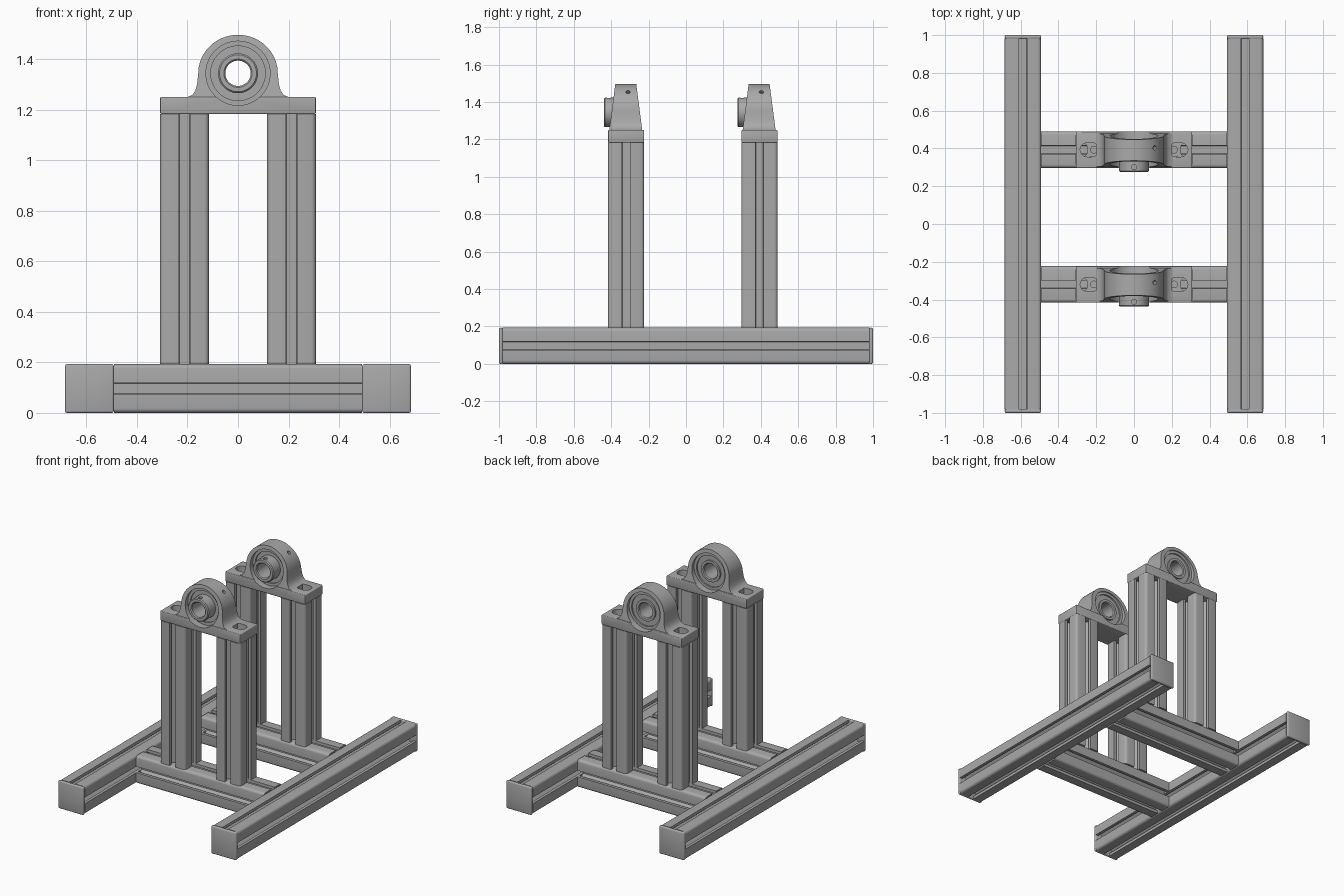
import bpy, bmesh, math
from mathutils import Vector, Matrix

cube = bpy.data.objects.get("Cube")
if cube:
    bpy.data.objects.remove(cube)

metal = bpy.data.materials.new("plain_grey_metal")
metal.use_nodes = True
GREY = (0.4, 0.4, 0.4, 1)
metal.diffuse_color = GREY
metal.node_tree.nodes["Principled BSDF"].inputs["Base Color"].default_value = GREY

H = 0.0965        # half width of every beam
RAIL_X = 0.588    # centre of the side rails
POST_X = 0.212    # centre of the posts
POST_TOP = 1.183
FOOT_TOP = 1.25
AXIS_Z = 1.344    # bearing axis height
AXES = {"X": Matrix(((0, 0, 1), (1, 0, 0), (0, 1, 0))),
        "Y": Matrix(((1, 0, 0), (0, 0, -1), (0, 1, 0))),
        "Z": Matrix.Identity(3)}


def finish(name, bm):
    bmesh.ops.recalc_face_normals(bm, faces=bm.faces)
    mesh = bpy.data.meshes.new(name)
    bm.to_mesh(mesh)
    bm.free()
    mesh.materials.append(metal)
    obj = bpy.data.objects.new(name, mesh)
    bpy.context.collection.objects.link(obj)
    return obj


def activate(obj):
    bpy.ops.object.select_all(action="DESELECT")
    obj.select_set(True)
    bpy.context.view_layer.objects.active = obj


def smooth(obj):
    activate(obj)
    bpy.ops.object.shade_smooth_by_angle(angle=math.radians(35))
    return obj


def prism(name, outline, axis, length, centre):
    """Extrude a 2D outline along an axis, centred on a point."""
    bm = bmesh.new()
    rot = AXES[axis]
    rings = [[bm.verts.new(rot @ Vector((u, v, s * length / 2)) + Vector(centre))
              for u, v in outline] for s in (-1, 1)]
    bm.faces.new(rings[0])
    bm.faces.new(rings[1])
    n = len(outline)
    for i in range(n):
        j = (i + 1) % n
        bm.faces.new((rings[0][i], rings[0][j], rings[1][j], rings[1][i]))
    return finish(name, bm)


def box(name, size, centre, bevel):
    bm = bmesh.new()
    bmesh.ops.create_cube(bm, size=1)
    bmesh.ops.scale(bm, vec=size, verts=bm.verts)
    bmesh.ops.translate(bm, vec=centre, verts=bm.verts)
    bmesh.ops.bevel(bm, geom=bm.edges[:], offset=bevel, segments=3,
                    affect="EDGES", profile=0.5)
    return finish(name, bm)


def arc(cx, cy, r, start, end, steps):
    return [(cx + r * math.cos(math.radians(start + (end - start) * i / steps)),
             cy + r * math.sin(math.radians(start + (end - start) * i / steps)))
            for i in range(steps + 1)]


def circle(r, steps=32):
    return arc(0, 0, r, 0, 360, steps)[:-1]


def lathe(name, profile, centre, steps=64):
    """Revolve a closed (radius, y) profile around the y axis."""
    bm = bmesh.new()
    rings = []
    for k in range(steps):
        a = 2 * math.pi * k / steps
        rings.append([bm.verts.new(Vector((r * math.cos(a), y, r * math.sin(a)))
                                   + Vector(centre)) for r, y in profile])
    n = len(profile)
    for k in range(steps):
        a, b = rings[k], rings[(k + 1) % steps]
        for i in range(n):
            j = (i + 1) % n
            bm.faces.new((a[i], a[j], b[j], b[i]))
    return finish(name, bm)


def cut(obj, cutter):
    mod = obj.modifiers.new("cut", "BOOLEAN")
    mod.operation = "DIFFERENCE"
    mod.solver = "EXACT"
    mod.object = cutter
    activate(obj)
    bpy.ops.object.modifier_apply(modifier=mod.name)


def discard(obj):
    bpy.data.objects.remove(obj)


def slotted_profile():
    """Square section with rounded corners and a T-slot on every side."""
    s, r = 0.0215, 0.018
    half = [(H, s), (H - 0.02, s), (H - 0.02, 0.043), (H - 0.038, 0.043), (H - 0.06, 0.02)]
    side = [(u, -v) for u, v in half] + half[::-1]
    side += arc(H - r, H - r, r, 0, 90, 4)
    points = []
    for k in range(4):
        c, d = ((1, 0), (0, 1), (-1, 0), (0, -1))[k]
        points += [(u * c - v * d, u * d + v * c) for u, v in side]
    return points


BEAM = slotted_profile()

# Side rails with end caps
for side, sx in (("left", 1), ("right", -1)):
    smooth(prism(side + "_rail", BEAM, "Y", 1.962, (sx * RAIL_X, 0, H)))
    for end, sy in (("front", -1), ("back", 1)):
        smooth(box(f"{side}_rail_{end}_cap", (2 * H, 0.021, 2 * H),
                   (sx * RAIL_X, sy * 0.9895, H), 0.008))


def housing_outline():
    """Arched outline with flared shoulders, in x and height."""
    right = [(0.2, 1.2), (0.2, FOOT_TOP), (0.181, 1.258), (0.169, 1.275), (0.162, 1.3)]
    arch = [(x * 1.035, z) for x, z in arc(0, AXIS_Z, 0.152, 0, 180, 40)]
    return right + arch + [(-x, z) for x, z in reversed(right)]


def stand(place, cy):
    # Cross beam and its two posts
    smooth(prism(place + "_cross_beam", BEAM, "X", 0.983, (0, cy, H)))
    for side, sx in (("left", 1), ("right", -1)):
        length = POST_TOP - 2 * H
        smooth(prism(f"{place}_{side}_post", BEAM, "Z", length,
                     (sx * POST_X, cy, 2 * H + length / 2)))

    # Housing foot with long bolt holes
    foot = box(place + "_housing_foot", (0.616, 2 * H, FOOT_TOP - POST_TOP),
               (0, cy, (FOOT_TOP + POST_TOP) / 2), 0.005)
    obround = arc(0.013, 0, 0.037, -90, 90, 12) + arc(-0.013, 0, 0.037, 90, 270, 12)
    for side, sx in (("left", 1), ("right", -1)):
        hole = prism("cutter", obround, "Z", 0.2, (sx * 0.235, cy, FOOT_TOP))
        cut(foot, hole)
        discard(hole)
        smooth(prism(f"{place}_{side}_bolt", circle(0.02), "Z", 0.02,
                     (sx * POST_X, cy, POST_TOP + 0.008)))

    # Arched housing, thinner towards the top
    arch = prism(place + "_housing_arch", housing_outline(), "Y", 2, (0, 0, 0))
    for v in arch.data.vertices:
        t = (v.co.z - FOOT_TOP) / (1.496 - FOOT_TOP)
        v.co.y = cy - 0.002 + math.copysign(0.088 + t * (0.056 - 0.088), v.co.y)

    # Bearing bore and oil hole
    bore = prism("cutter", circle(0.127, 64), "Y", 0.5, (0, cy, AXIS_Z))
    cut(foot, bore)
    cut(arch, bore)
    discard(bore)
    oil = prism("cutter", circle(0.012, 16), "Z", 0.04, (0, 0, 0))
    oil.data.transform(Matrix.Translation((0.112, cy + 0.01, AXIS_Z + 0.111))
                       @ Matrix.Rotation(math.radians(45), 4, "Y"))
    cut(arch, oil)
    discard(oil)
    smooth(foot)
    smooth(arch)

    # Bearing insert: outer ring, recessed seal and projecting collar
    profile = [(0.05, -0.112), (0.056, -0.118), (0.073, -0.118), (0.079, -0.112),
               (0.079, -0.04), (0.108, -0.04), (0.108, -0.05), (0.128, -0.05),
               (0.128, 0.05), (0.108, 0.05), (0.108, 0.04), (0.073, 0.04),
               (0.073, 0.052), (0.056, 0.052), (0.05, 0.046)]
    bearing = lathe(place + "_bearing", profile, (0, cy, AXIS_Z))
    screw_hole = prism("cutter", circle(0.013, 16), "Z", 0.04,
                       (0, cy - 0.092, AXIS_Z + 0.079))
    cut(bearing, screw_hole)
    discard(screw_hole)
    smooth(bearing)


stand("front", -0.32)
stand("back", 0.393)
